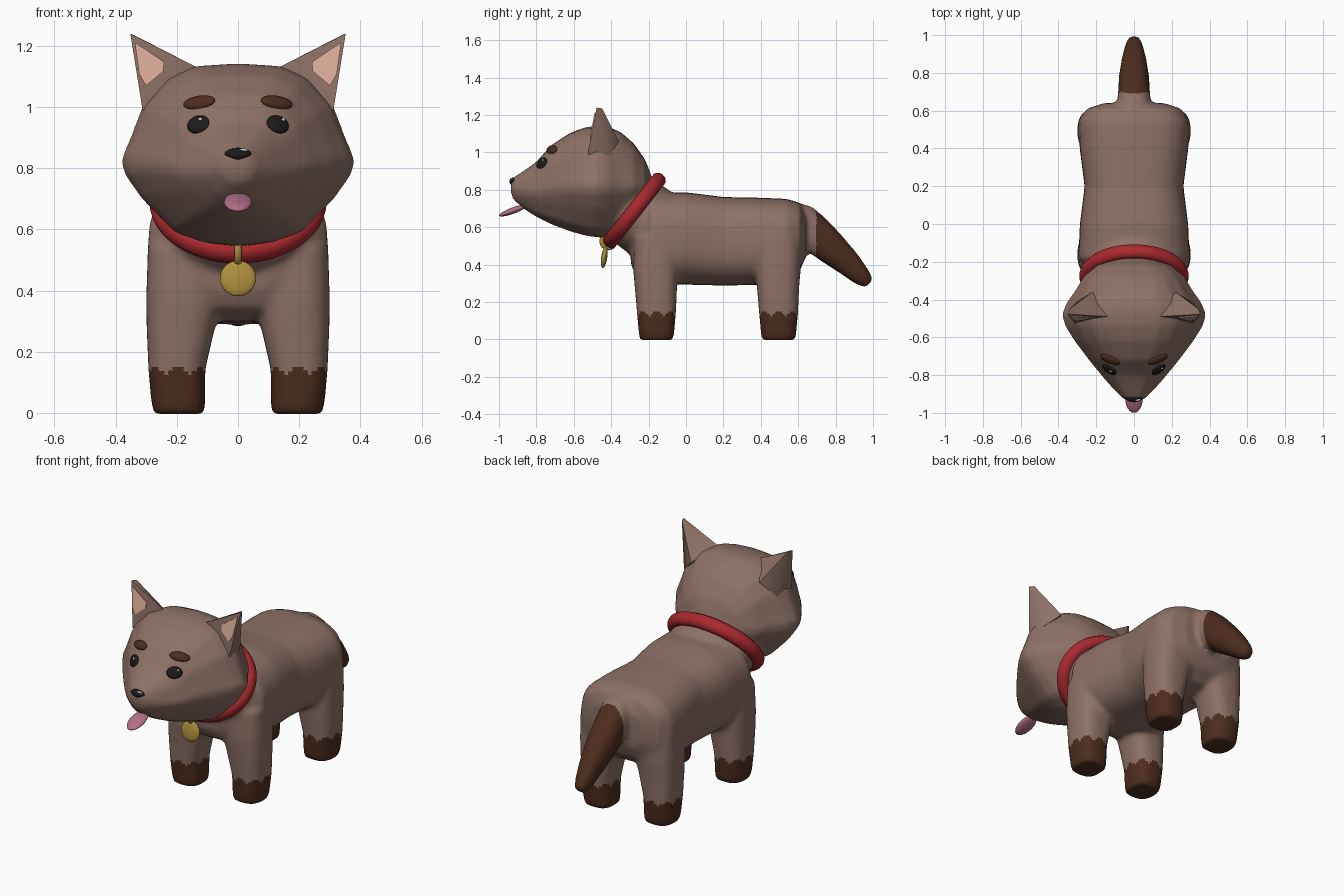
import bpy, bmesh, math
from mathutils import Vector, Matrix

if "Cube" in bpy.data.objects:
    bpy.data.objects.remove(bpy.data.objects["Cube"])


def mat(name, rgb):
    m = bpy.data.materials.new(name)
    m.diffuse_color = (*rgb, 1)
    m.use_nodes = True
    m.node_tree.nodes["Principled BSDF"].inputs["Base Color"].default_value = m.diffuse_color
    return m


FUR = mat("fur", (0.27, 0.165, 0.135))
DARK = mat("dark_fur", (0.075, 0.026, 0.013))
RED = mat("red", (0.40, 0.022, 0.028))
GOLD = mat("gold", (0.42, 0.27, 0.045))
PINK = mat("tongue_pink", (0.45, 0.16, 0.25))
EAR = mat("ear_pink", (0.70, 0.40, 0.31))
BLACK = mat("black", (0.012, 0.010, 0.010))
WHITE = mat("white", (0.8, 0.8, 0.8))


def loft(bm, rings):
    """Closed skin through rings that have equal point counts."""
    rows = [[bm.verts.new(p) for p in r] for r in rings]
    n = len(rows[0])
    for a, b in zip(rows, rows[1:]):
        for i in range(n):
            j = (i + 1) % n
            bm.faces.new((a[i], a[j], b[j], b[i]))
    bm.faces.new(rows[0][::-1])
    bm.faces.new(rows[-1])


def oval(x, y, z, rx, rd, tilt, power=2.0, n=32):
    """Superellipse ring: one axis is x, the other is tilted in the yz plane."""
    t, e, pts = math.radians(tilt), 2 / power, []
    for i in range(n):
        c, s = math.cos(2 * math.pi * i / n), math.sin(2 * math.pi * i / n)
        u = rx * math.copysign(abs(c) ** e, c)
        d = rd * math.copysign(abs(s) ** e, s)
        pts.append((x + u, y + d * math.cos(t), z + d * math.sin(t)))
    return pts


def finish(ob, material, angle=60):
    if material:
        ob.data.materials.append(material)
    bpy.ops.object.select_all(action='DESELECT')
    ob.select_set(True)
    bpy.context.view_layer.objects.active = ob
    bpy.ops.object.shade_smooth_by_angle(angle=math.radians(angle))
    return ob


def from_bmesh(name, bm):
    bmesh.ops.recalc_face_normals(bm, faces=bm.faces)
    me = bpy.data.meshes.new(name)
    bm.to_mesh(me)
    bm.free()
    ob = bpy.data.objects.new(name, me)
    bpy.context.collection.objects.link(ob)
    return ob


bm = bmesh.new()

# Torso: y, centre z, half width, half height
loft(bm, [oval(0, y, z, rx, rz, 90, 2.7) for y, z, rx, rz in [
    (-0.295, .52, .12, .12), (-.265, .53, .23, .19), (-.18, .54, .295, .24),
    (0, .54, .287, .247), (.2, .525, .262, .237), (.4, .525, .288, .233),
    (.54, .53, .292, .222), (.61, .55, .25, .18), (.64, .55, .16, .11)]])

# Neck inside the collar
loft(bm, [oval(0, y, z, .245, .20, 52) for y, z in [(-.12, .57), (-.28, .69), (-.42, .80)]])

# Legs
for s in (-1, 1):
    for y0 in (-.158, .495):
        loft(bm, [oval(s * x, y0 + dy, z, rx, ry, 0, 2.7) for z, x, dy, rx, ry in [
            (-.004, .192, 0, .082, .088), (.03, .195, 0, .088, .094), (.14, .20, 0, .093, .104),
            (.28, .187, -.003, .112, .113), (.38, .175, -.003, .125, .122), (.55, .165, 0, .13, .12)]])

# Tail: y, z, half width, half thickness, ring tilt
loft(bm, [oval(0, y, z, rx, r, t, 2.3) for y, z, rx, r, t in [
    (.54, .63, .10, .11, 75), (.62, .615, .09, .11, 62), (.69, .565, .085, .10, 52),
    (.78, .485, .08, .088, 48), (.87, .405, .065, .07, 46), (.94, .335, .048, .052, 45),
    (.98, .298, .03, .032, 45)]])

# Head: one cheeky cross-section scaled along y
half = [(0, 0), (.30, .02), (.55, .075), (.83, .26), (.985, .4), (1, .48), (.92, .6),
        (.82, .77), (.60, .92), (.37, .985), (0, 1)]
outline = half + [(-u, v) for u, v in half[-2:0:-1]]
loft(bm, [[(u * w, y, lo + v * (hi - lo)) for u, v in outline] for y, w, lo, hi in [
    (-.937, .035, .785, .845), (-.925, .06, .75, .865), (-.87, .115, .70, .90),
    (-.80, .175, .655, .95), (-.72, .24, .615, 1.04), (-.62, .315, .578, 1.105),
    (-.54, .365, .555, 1.135), (-.48, .382, .546, 1.143), (-.42, .36, .546, 1.14),
    (-.35, .31, .575, 1.11), (-.28, .27, .62, 1.05), (-.22, .20, .70, .965),
    (-.19, .10, .78, .89)]])

# Fuse into one soft body
body = from_bmesh("body", bm)
rem = body.modifiers.new("fuse", 'REMESH')
rem.mode = 'VOXEL'
rem.voxel_size = 0.013
sm = body.modifiers.new("soften", 'SMOOTH')
sm.factor, sm.iterations = 0.5, 10
bpy.context.view_layer.objects.active = body
for m in ("fuse", "soften"):
    bpy.ops.object.modifier_apply(modifier=m)
finish(body, FUR, 180)
body.data.materials.append(DARK)

# Dark zigzag socks and tail end
for p in body.data.polygons:
    c = p.center
    a = math.atan2(c.y - (-.158 if c.y < .17 else .495), abs(c.x) - .197)
    zig = abs((a / math.tau * 8) % 1 - .5) * 2
    if c.z < .125 + .03 * zig or (c.y > .69 + .10 * abs(c.x) and c.z < .75):
        p.material_index = 1
bpy.context.view_layer.update()

# Ears with pink inner panels
for s, side in ((-1, "left"), (1, "right")):
    tip, inn, out = Vector((.352, -.478, 1.24)), Vector((.135, -.49, 1.13)), Vector((.312, -.525, .99))
    low, back, mid = Vector((.17, -.47, 1.0)), Vector((.22, -.36, 1.06)), Vector((.275, -.405, 1.13))
    outb = Vector((.30, -.41, .98))
    flip = Matrix.Diagonal((s, 1, 1))
    eb = bmesh.new()
    for p in (tip, tip + Vector((-.012, .03, -.005)), inn, out, low, back, mid, outb):
        eb.verts.new(flip @ p)
    bmesh.ops.convex_hull(eb, input=eb.verts)
    finish(from_bmesh(side + "_ear", eb), FUR, 50)
    pb = bmesh.new()
    tri = [(.86, .05, .09), (.36, .48, .16), (.26, .44, .30), (.25, .12, .63), (.45, .04, .51)]
    vs = [pb.verts.new(flip @ (tip * a + inn * b + out * c + Vector((0, -.006, 0)))) for a, b, c in tri]
    f = pb.faces.new(vs)
    ext = bmesh.ops.extrude_face_region(pb, geom=[f])
    bmesh.ops.translate(pb, vec=(0, .01, 0), verts=[v for v in ext["geom"] if isinstance(v, bmesh.types.BMVert)])
    finish(from_bmesh(side + "_inner_ear", pb), EAR, 30)


def blob(name, loc, size, material, rot=None):
    bpy.ops.mesh.primitive_uv_sphere_add(segments=24, ring_count=14)
    ob = bpy.context.object
    ob.name = name
    ob.data.transform(Matrix.Translation(loc) @ (rot or Matrix()) @ Matrix.Diagonal((*size, 1)))
    return finish(ob, material, 180)


def on_face(name, x, z, size, material, roll=0, lift=0):
    """Flattened blob laid on the head surface seen from the front."""
    hit, loc, nor, _ = body.ray_cast(Vector((x, -2, z)), Vector((0, 1, 0)))
    rot = (-nor).to_track_quat('Y', 'Z').to_matrix().to_4x4()
    return blob(name, loc + nor * lift, size, material, rot @ Matrix.Rotation(roll, 4, 'Y'))


# Eyes, brows, nose
for s, side in ((-1, "left"), (1, "right")):
    on_face(side + "_eye", s * .13, .943, (.042, .014, .033), BLACK)
    on_face(side + "_eye_glint", s * .13 + .012, .953, (.007, .005, .006), WHITE, 0, .013)
    on_face(side + "_brow", s * .127, 1.015, (.056, .016, .026), DARK, s * .15)
bpy.ops.mesh.primitive_uv_sphere_add(segments=24, ring_count=14)
nose = bpy.context.object
nose.name = "nose"
for v in nose.data.vertices:
    c = v.co
    w = .044 * (1 if c.z > 0 else 1 + .45 * c.z)
    v.co = (c.x * w, -.922 + c.y * .022, .845 + c.z * .022)
finish(nose, BLACK, 180)
blob("nose_glint", (.018, -.931, .859), (.017, .008, .005), WHITE)

# Tongue
blob("tongue", (0, -.925, .689), (.046, .079, .017), PINK, Matrix.Rotation(math.radians(20), 4, 'X'))

# Collar
bpy.ops.mesh.primitive_torus_add(major_segments=48, minor_segments=14, major_radius=.25, minor_radius=.04)
collar = bpy.context.object
collar.name = "collar"
collar.data.transform(Matrix.Translation((0, -.275, .69)) @ Matrix.Rotation(math.radians(52), 4, 'X')
                      @ Matrix.Diagonal((1, .84, 1, 1)))
finish(collar, RED, 180)

# Tag and its loop
blob("tag", (0, -.437, .44), (.059, .016, .059), GOLD, Matrix.Rotation(math.radians(-8), 4, 'X'))
bpy.ops.mesh.primitive_torus_add(major_segments=24, minor_segments=8, major_radius=.036, minor_radius=.012)
loop = bpy.context.object
loop.name = "tag_loop"
loop.data.transform(Matrix.Translation((0, -.415, .525)) @ Matrix.Rotation(math.radians(90), 4, 'Y'))
finish(loop, GOLD, 180)
